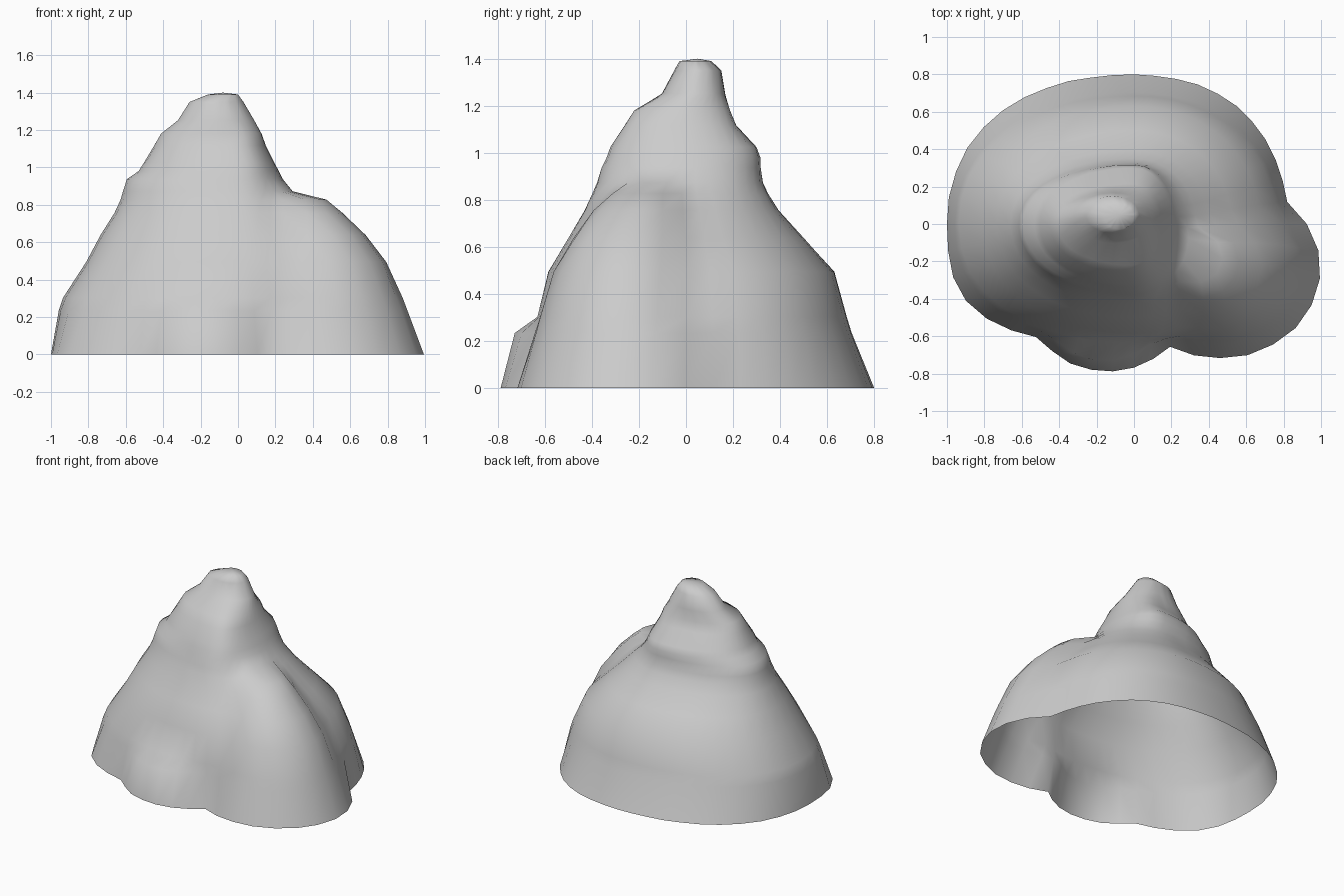
import bpy, bmesh, math

cube = bpy.data.objects.get("Cube")
if cube:
    bpy.data.objects.remove(cube)

COLUMNS = 44

# Main peak: height, then reach to the left, right, front and back
PEAK = [
    (0, 1, .82, .64, .8), (.25, .96, .78, .63, .7), (.29, .95, .77, .63, .69),
    (.5, .81, .68, .59, .64), (.64, .74, .52, .5, .5), (.76, .66, .4, .43, .39),
    (.83, .63, .33, .4, .35), (.87, .62, .29, .38, .33), (.94, .6, .24, .36, .32),
    (.98, .53, .22, .34, .32), (1.02, .51, .2, .33, .31), (1.12, .45, .15, .26, .21),
    (1.18, .42, .13, .23, .19), (1.25, .32, .09, .1, .17), (1.35, .26, .03, .05, .15),
    (1.39, .16, 0, .03, .11),
]
# Side shoulder and foot boulder: height, centre, then half width and half depth
SHOULDER = [(0, .46, -.24, .54, .48), (.27, .46, -.24, .44, .4),
            (.5, .45, -.24, .35, .33), (.64, .43, -.23, .26, .26),
            (.76, .38, -.2, .18, .2), (.83, .37, -.18, .12, .14), (.86, .34, -.17, .04, .06)]
BOULDER = [(0, -.14, -.5, .38, .29), (.25, -.16, -.5, .3, .24), (.28, -.16, -.5, .15, .12)]


def sample(table, z):
    """Interpolate the rows of a table at a height."""
    for a, b in zip(table, table[1:]):
        if a[0] <= z <= b[0]:
            f = (z - a[0]) / (b[0] - a[0])
            return [p + (q - p) * f for p, q in zip(a[1:], b[1:])]
    return None


def in_ellipse(x, y, oval):
    if not oval:
        return False
    cx, cy, rx, ry = oval
    return ((x - cx) / rx) ** 2 + ((y - cy) / ry) ** 2 < 1


def inside(x, y, z):
    left, right, front, back = sample(PEAK, z)
    # The summit is an oval; lower down each quarter has its own reach
    if right < .12:
        main = in_ellipse(x, y, ((right - left) / 2, (back - front) / 2,
                                 (left + right) / 2, (front + back) / 2))
    else:
        rx, ry = (right if x > 0 else left), (back if y > 0 else front)
        flare = max(0, 1 - z / .35)
        power = 2.1 + flare * (.85 if x < 0 and y < 0 else .12)
        main = abs(x / rx) ** power + abs(y / ry) ** power < 1
    return (main or in_ellipse(x, y, sample(SHOULDER, z))
            or in_ellipse(x, y, sample(BOULDER, z)))


# Rock shell: stacked outlines, open underneath
bm = bmesh.new()
rings = []
for z, left, right, front, back in PEAK:
    blend = min(1, z) ** 2 / 2
    cx, cy = (right - left) * blend, (back - front) * blend
    ring = []
    for i in range(COLUMNS):
        angle = math.tau * i / COLUMNS
        dx, dy = math.cos(angle), math.sin(angle)
        reach = 1.3
        while reach > .01 and not inside(cx + dx * reach, cy + dy * reach, z):
            reach -= .004
        ring.append(bm.verts.new((cx + dx * reach, cy + dy * reach, z)))
    rings.append(ring)

for low, high in zip(rings, rings[1:]):
    for i in range(COLUMNS):
        j = (i + 1) % COLUMNS
        bm.faces.new((low[i], low[j], high[j], high[i]))
tip = bm.verts.new((-.08, .05, 1.4))
for i in range(COLUMNS):
    bm.faces.new((rings[-1][i], rings[-1][(i + 1) % COLUMNS], tip))

# Soften the creases between the masses
soft = [v for ring in rings[1:-2] for v in ring]
bmesh.ops.smooth_vert(bm, verts=soft, factor=.3,
                      use_axis_x=True, use_axis_y=True, use_axis_z=True)

mesh = bpy.data.meshes.new("rock")
bm.to_mesh(mesh)
bm.free()
mesh.shade_smooth()
rock = bpy.data.objects.new("rock", mesh)
bpy.context.collection.objects.link(rock)

# Plain pale stone
stone = bpy.data.materials.new("pale grey stone")
stone.use_nodes = True
colour = (.6, .6, .6, 1)
stone.diffuse_color = colour
stone.node_tree.nodes["Principled BSDF"].inputs["Base Color"].default_value = colour
mesh.materials.append(stone)
